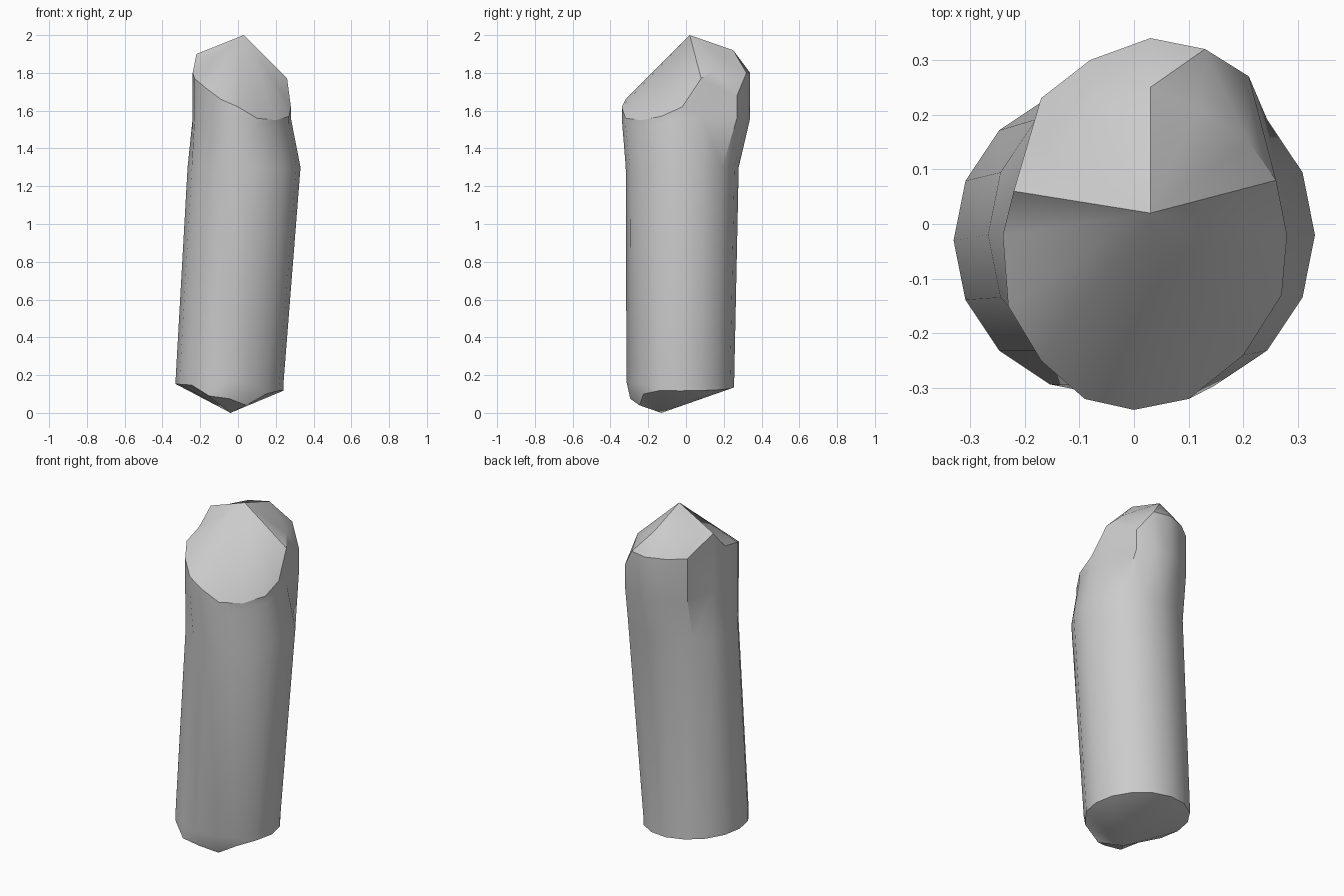
import bpy
import bmesh
import math
from mathutils import Vector

SIDES = 16

old = bpy.data.objects.get("Cube")
if old:
    bpy.data.objects.remove(old, do_unlink=True)

# Single plain grey material
grey = bpy.data.materials.new("plain_grey")
grey.use_nodes = True
colour = (0.6, 0.6, 0.6, 1.0)
grey.diffuse_color = colour
shader = next(n for n in grey.node_tree.nodes if n.type == "BSDF_PRINCIPLED")
shader.inputs["Base Color"].default_value = colour

# Uneven upper rim, counter-clockwise from the left side
RIM = [
    (.28, -.02, 1.62), (.26, .08, 1.77), (.21, .27, 1.68), (.13, .32, 1.8),
    (.03, .34, 1.8), (-.08, .3, 1.8), (-.17, .23, 1.8), (-.22, .06, 1.9),
    (-.24, -.02, 1.8), (-.23, -.15, 1.77), (-.17, -.25, 1.72), (-.09, -.32, 1.66),
    (0, -.34, 1.62), (.1, -.32, 1.56), (.2, -.24, 1.55), (.27, -.13, 1.57),
]
# Rear shoulder between the rim and the peak, keyed by rim position
SHOULDER = {
    2: (.21, .15, 1.82), 3: (.12, .21, 1.87), 4: (.03, .25, 1.92),
    5: (-.07, .2, 1.92), 6: (-.16, .12, 1.9),
}
# Dip along the front of the lower rim: position -> (height, scale)
DIP = {11: (.09, 1), 12: (.075, .93), 13: (.04, .82), 14: (.1, .97)}


def ellipse(cx, cy, radius, height, tilt=0.0):
    """Points round a level or sideways-tilted ring."""
    points = []
    for i in range(SIDES):
        a = math.tau * i / SIDES
        points.append(Vector((cx + radius * math.cos(a),
                              cy + radius * math.sin(a),
                              height - tilt * math.cos(a))))
    return points


def add_ring(bm, points):
    return [bm.verts.new(p) for p in points]


def bridge(bm, low, high):
    """Join two rings, skipping corners that share a vertex."""
    for i in range(SIDES):
        j = (i + 1) % SIDES
        corners = list(dict.fromkeys((low[i], low[j], high[j], high[i])))
        if len(corners) > 2:
            bm.faces.new(corners)


def fan(bm, ring, tip, flip=False):
    """Close a ring with triangles to one tip."""
    apex = bm.verts.new(tip)
    for i in range(SIDES):
        a, b = ring[i], ring[(i + 1) % SIDES]
        bm.faces.new((b, a, apex) if flip else (a, b, apex))


bm = bmesh.new()

# Leaning shaft
foot_points = ellipse(-.045, -.03, .285, .135, .018)
foot = add_ring(bm, foot_points)
for i, (height, scale) in DIP.items():
    foot[i].co.xy = Vector((-.045, -.03)) + (foot[i].co.xy - Vector((-.045, -.03))) * scale
    foot[i].co.z = height
collar = add_ring(bm, [p + Vector((0, 0, .03)) for p in foot_points])
bend = add_ring(bm, ellipse(.032, -.02, .299, 1.3))
neck = add_ring(bm, [(x, y, min(1.56, z - .04)) for x, y, z in RIM])
rim = add_ring(bm, RIM)
for low, high in ((foot, collar), (collar, bend), (bend, neck), (neck, rim)):
    bridge(bm, low, high)

# Pointed top with rear shoulder, and pointed base
shoulder = [bm.verts.new(SHOULDER[i]) if i in SHOULDER else rim[i] for i in range(SIDES)]
bridge(bm, rim, shoulder)
fan(bm, shoulder, (.03, .02, 2))
fan(bm, foot, (-.04, -.13, 0), flip=True)

bmesh.ops.triangulate(bm, faces=[f for f in bm.faces if len(f.verts) > 3])
bmesh.ops.recalc_face_normals(bm, faces=bm.faces)
mesh = bpy.data.meshes.new("shaft")
bm.to_mesh(mesh)
bm.free()
mesh.materials.append(grey)

shaft = bpy.data.objects.new("shaft", mesh)
bpy.context.collection.objects.link(shaft)
bpy.context.view_layer.objects.active = shaft
shaft.select_set(True)
bpy.ops.object.shade_smooth_by_angle(angle=math.radians(32))
